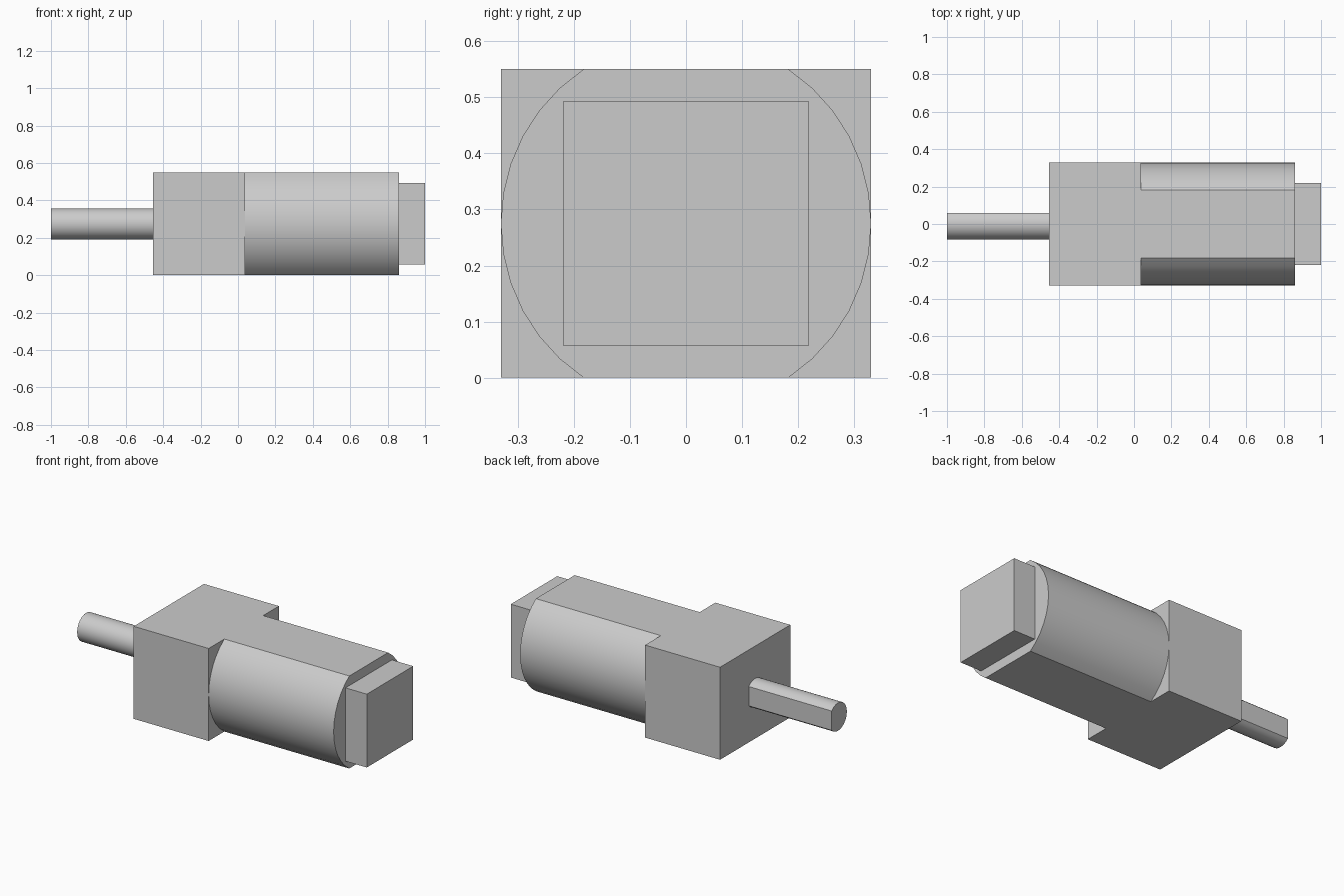
import bpy
import bmesh
from math import radians, acos, asin, cos, sin

cube = bpy.data.objects.get("Cube")
if cube:
    bpy.data.objects.remove(cube, do_unlink=True)

HEIGHT = 0.55
MID = HEIGHT / 2
RADIUS = 0.33

grey = bpy.data.materials.new("plain grey")
grey.use_nodes = True
grey.diffuse_color = (0.6, 0.6, 0.6, 1)
grey.node_tree.nodes["Principled BSDF"].inputs["Base Color"].default_value = grey.diffuse_color


def arc(radius, start, end, steps):
    """Points (y, z) on an arc about the motor axis."""
    angles = [start + (end - start) * i / steps for i in range(steps + 1)]
    return [(radius * cos(a), MID + radius * sin(a)) for a in angles]


def rectangle(half_width, half_height):
    return [(-half_width, MID - half_height), (half_width, MID - half_height),
            (half_width, MID + half_height), (-half_width, MID + half_height)]


def extrude_along_x(name, profile, x0, x1):
    """Solid with a (y, z) profile running from x0 to x1."""
    bm = bmesh.new()
    face = bm.faces.new([bm.verts.new((x0, y, z)) for y, z in profile])
    moved = bmesh.ops.extrude_face_region(bm, geom=[face], use_keep_orig=True)["geom"]
    verts = [v for v in moved if isinstance(v, bmesh.types.BMVert)]
    bmesh.ops.translate(bm, verts=verts, vec=(x1 - x0, 0, 0))
    bmesh.ops.recalc_face_normals(bm, faces=bm.faces)
    mesh = bpy.data.meshes.new(name)
    bm.to_mesh(mesh)
    bm.free()
    mesh.materials.append(grey)
    obj = bpy.data.objects.new(name, mesh)
    bpy.context.collection.objects.link(obj)
    bpy.ops.object.select_all(action='DESELECT')
    obj.select_set(True)
    bpy.context.view_layer.objects.active = obj
    bpy.ops.object.shade_smooth_by_angle(angle=radians(30))
    return obj


# Gearbox block
extrude_along_x("gearbox", rectangle(RADIUS, MID), -0.455, 0.038)

# Motor can: round sides, flat top and bottom
side = asin(MID / RADIUS)
right_side = arc(RADIUS, -side, side, 12)
left_side = [(-y, z) for y, z in reversed(right_side)]
extrude_along_x("motor_can", right_side + left_side, 0.038, 0.86)

# Square end cap
extrude_along_x("end_cap", rectangle(0.218, 0.218), 0.86, 1.0)

# Output shaft with one flat on the back
flat = acos(0.06 / 0.083)
extrude_along_x("output_shaft", arc(0.083, flat, radians(360) - flat, 24), -1.0, -0.455)
